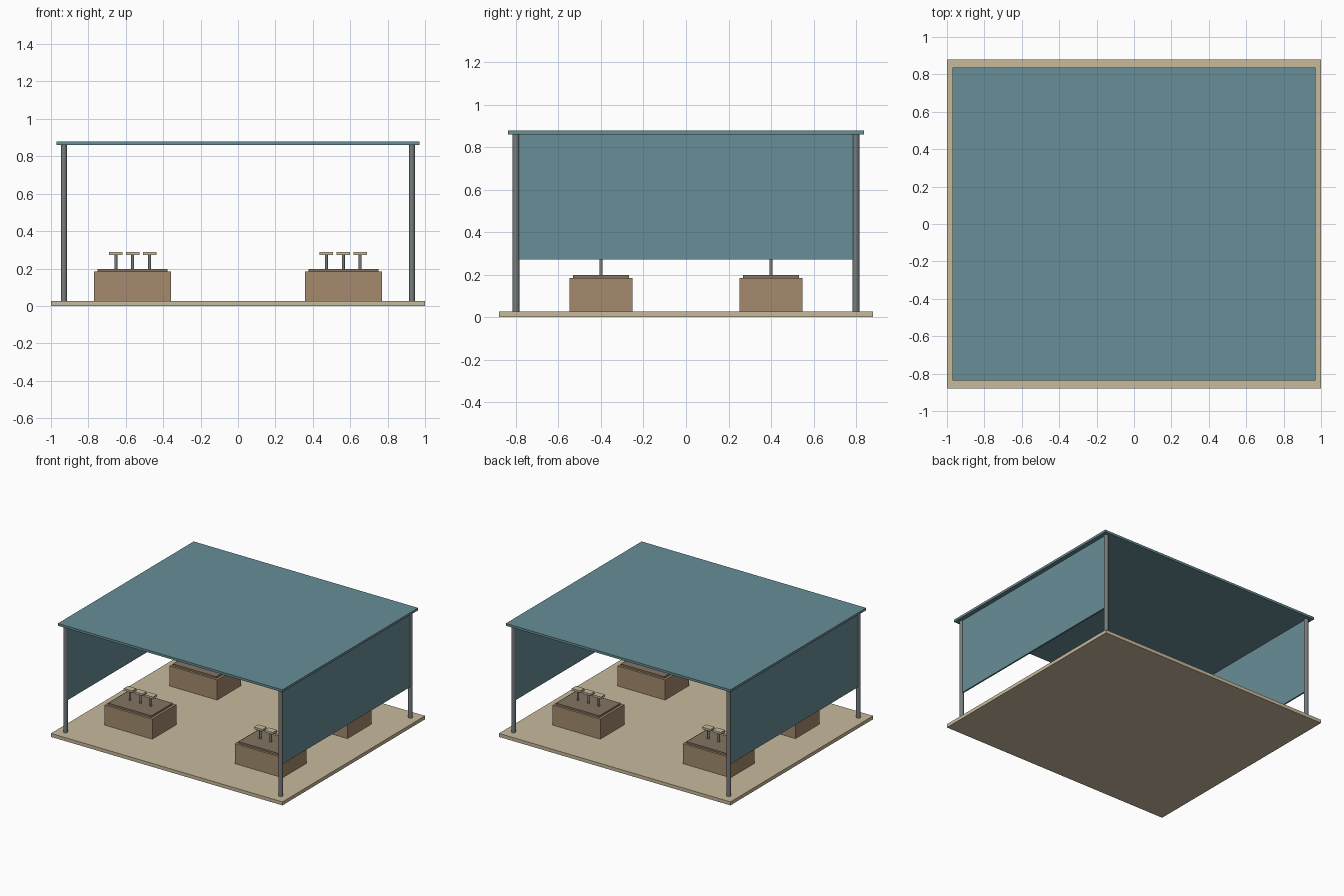
import bpy
import bmesh
from mathutils import Matrix

cube = bpy.data.objects.get("Cube")
if cube:
    bpy.data.objects.remove(cube, do_unlink=True)


def material(name, r, g, b):
    """Flat material from display colour values, stored as linear."""
    colour = [(c / 255) ** 2.2 for c in (r, g, b)] + [1.0]
    mat = bpy.data.materials.new(name)
    mat.use_nodes = True
    mat.diffuse_color = colour
    mat.node_tree.nodes["Principled BSDF"].inputs["Base Color"].default_value = colour
    return mat


sand = material("sand", 198, 184, 155)
teal = material("teal", 103, 140, 149)
brown = material("brown", 163, 137, 110)
dark_brown = material("dark brown", 130, 115, 99)
steel = material("steel grey", 118, 124, 124)


def finish(name, bm, mat):
    mesh = bpy.data.meshes.new(name)
    bm.to_mesh(mesh)
    bm.free()
    mesh.materials.append(mat)
    obj = bpy.data.objects.new(name, mesh)
    bpy.context.collection.objects.link(obj)
    return obj


def box(name, x, y, half_x, half_y, bottom, top, mat):
    bm = bmesh.new()
    place = Matrix.Translation((x, y, (bottom + top) / 2))
    size = Matrix.Diagonal((2 * half_x, 2 * half_y, top - bottom, 1))
    bmesh.ops.create_cube(bm, size=1, matrix=place @ size)
    return finish(name, bm, mat)


def pole(name, x, y, radius, bottom, top, mat, sides=12):
    bm = bmesh.new()
    bmesh.ops.create_cone(bm, cap_ends=True, segments=sides, radius1=radius,
                          radius2=radius, depth=top - bottom,
                          matrix=Matrix.Translation((x, y, (bottom + top) / 2)))
    return finish(name, bm, mat)


FLOOR, ROOF = 0.027, 0.86

# Floor slab and flat roof
box("floor", 0, 0, 1.0, 0.88, 0, FLOOR, sand)
box("roof", 0, 0, 0.97, 0.838, ROOF, 0.878, teal)

for sx, side in ((1, "left"), (-1, "right")):
    # Hanging side wall, open below
    box(f"{side}_wall", sx * 0.93, 0, 0.006, 0.79, 0.27, ROOF, teal)

    for sy, end in ((-1, "front"), (1, "back")):
        tag = f"{end}_{side}"
        # Corner post
        pole(f"{tag}_post", sx * 0.93, sy * 0.8, 0.016, FLOOR, ROOF, steel)

        # Display counter with a thin top
        cx, cy = sx * 0.563, sy * 0.4
        box(f"{tag}_counter", cx, cy, 0.206, 0.148, FLOOR, 0.184, brown)
        box(f"{tag}_counter_top", cx, cy, 0.187, 0.131, 0.184, 0.198, dark_brown)

        # Row of three small stands
        for i in (-1, 0, 1):
            x = cx + i * 0.09
            pole(f"{tag}_stand_stem", x, cy, 0.008, 0.198, 0.272, steel)
            box(f"{tag}_stand_plate", x, cy, 0.036, 0.026, 0.272, 0.288, sand)
